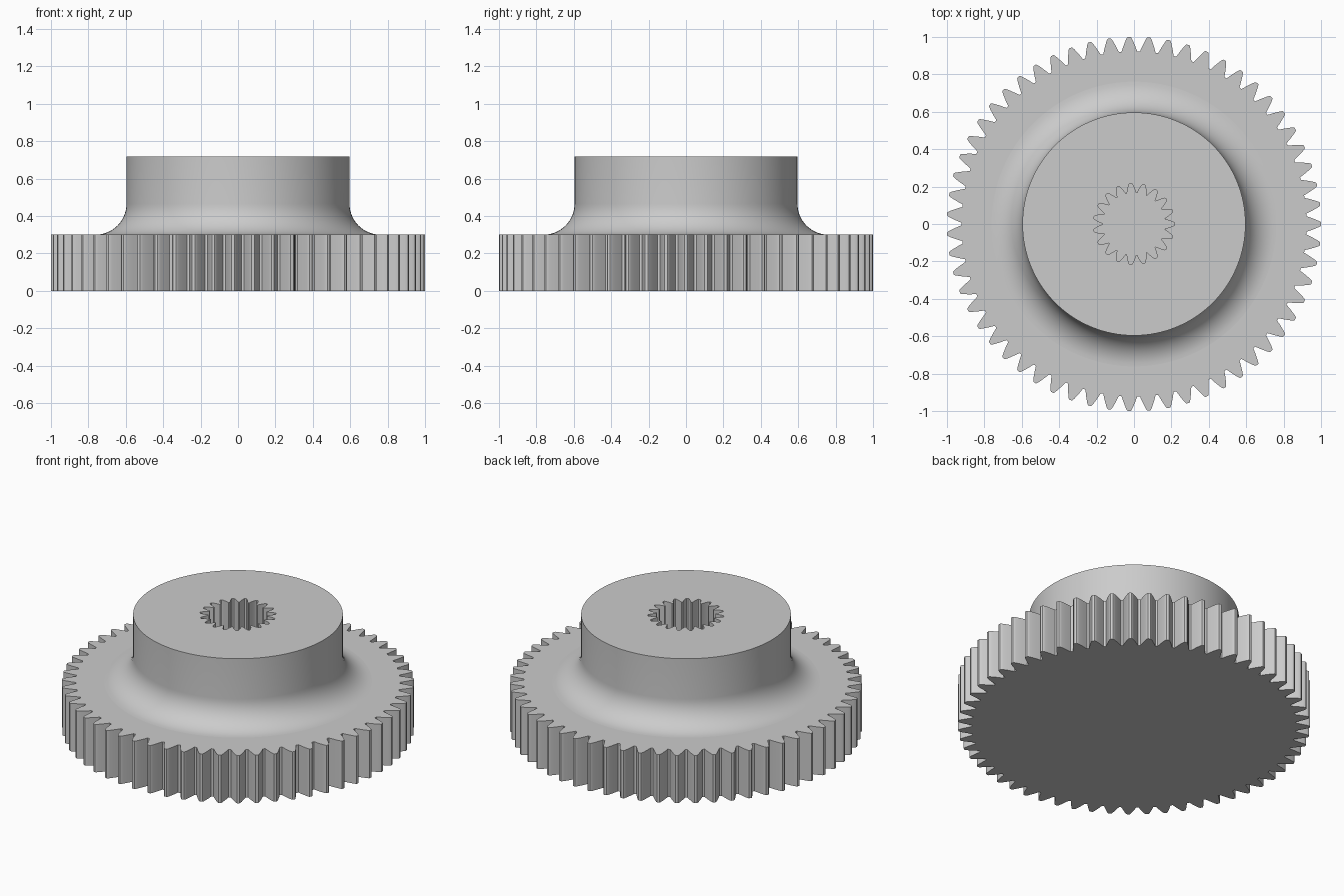
import bpy, bmesh, math

cube = bpy.data.objects.get("Cube")
if cube:
    bpy.data.objects.remove(cube)

GEAR_TEETH, SOCKET_TEETH = 59, 19
GEAR_H, TOP_Z = 0.30, 0.718
HUB_R, FILLET = 0.596, 0.165

grey = bpy.data.materials.new("plain_grey")
grey.use_nodes = True
grey.diffuse_color = (0.6, 0.6, 0.6, 1)
grey.node_tree.nodes["Principled BSDF"].inputs["Base Color"].default_value = (0.6, 0.6, 0.6, 1)

# One tooth flank: (height from root to tip, half width as a share of the pitch)
FLANK = [(0, 0.43), (0.12, 0.39), (0.35, 0.32), (0.56, 0.25), (0.8, 0.17), (0.95, 0.11), (1, 0.07)]


def tooth_outline(teeth, root, tip):
    """Closed outline of a toothed wheel, first tooth centred on +x."""
    tooth = [(h, -w) for h, w in FLANK] + [(h, w) for h, w in reversed(FLANK)]
    points = []
    for i in range(teeth):
        for h, offset in tooth:
            a = (i + offset) * math.tau / teeth
            r = root + h * (tip - root)
            points.append((r * math.cos(a), r * math.sin(a)))
    return points


def add_loop(bm, points, z):
    """Closed loop of vertices and edges."""
    verts = [bm.verts.new((x, y, z)) for x, y in points]
    edges = [bm.edges.new((verts[i - 1], verts[i])) for i in range(len(verts))]
    return verts, edges


def join_loops(bm, a, b):
    for i in range(len(a)):
        bm.faces.new((a[i - 1], a[i], b[i], b[i - 1]))


def finish(bm, name):
    mesh = bpy.data.meshes.new(name)
    bmesh.ops.recalc_face_normals(bm, faces=bm.faces)
    bm.to_mesh(mesh)
    bm.free()
    mesh.materials.append(grey)
    obj = bpy.data.objects.new(name, mesh)
    bpy.context.collection.objects.link(obj)
    bpy.ops.object.select_all(action="DESELECT")
    obj.select_set(True)
    bpy.context.view_layer.objects.active = obj
    bpy.ops.object.shade_smooth_by_angle(angle=math.radians(25))
    return obj


# Toothed wheel
bm = bmesh.new()
outline = tooth_outline(GEAR_TEETH, 0.922, 1.0)
bottom, _ = add_loop(bm, outline, 0)
top, _ = add_loop(bm, outline, GEAR_H)
join_loops(bm, bottom, top)
bm.faces.new(bottom)
bm.faces.new(top)
finish(bm, "gear_wheel")

# Hub with a flared foot and a toothed socket, open at the underside on the wheel
bm = bmesh.new()
SEGMENTS, STEPS = 128, 14
profile = []
for i in range(STEPS + 1):
    a = i / STEPS * math.pi / 2
    profile.append((HUB_R + FILLET * (1 - math.sin(a)), GEAR_H + FILLET * (1 - math.cos(a))))
profile.append((HUB_R, TOP_Z))

previous = None
for r, z in profile:
    circle = [(r * math.cos(k * math.tau / SEGMENTS), r * math.sin(k * math.tau / SEGMENTS))
              for k in range(SEGMENTS)]
    ring, rim_edges = add_loop(bm, circle, z)
    if previous:
        join_loops(bm, previous, ring)
    previous = ring

socket = tooth_outline(SOCKET_TEETH, 0.167, 0.217)
mouth, mouth_edges = add_loop(bm, socket, TOP_Z)
floor, _ = add_loop(bm, socket, GEAR_H)
bmesh.ops.triangle_fill(bm, use_beauty=True, edges=rim_edges + mouth_edges, normal=(0, 0, 1))
join_loops(bm, floor, mouth)
finish(bm, "hub")
